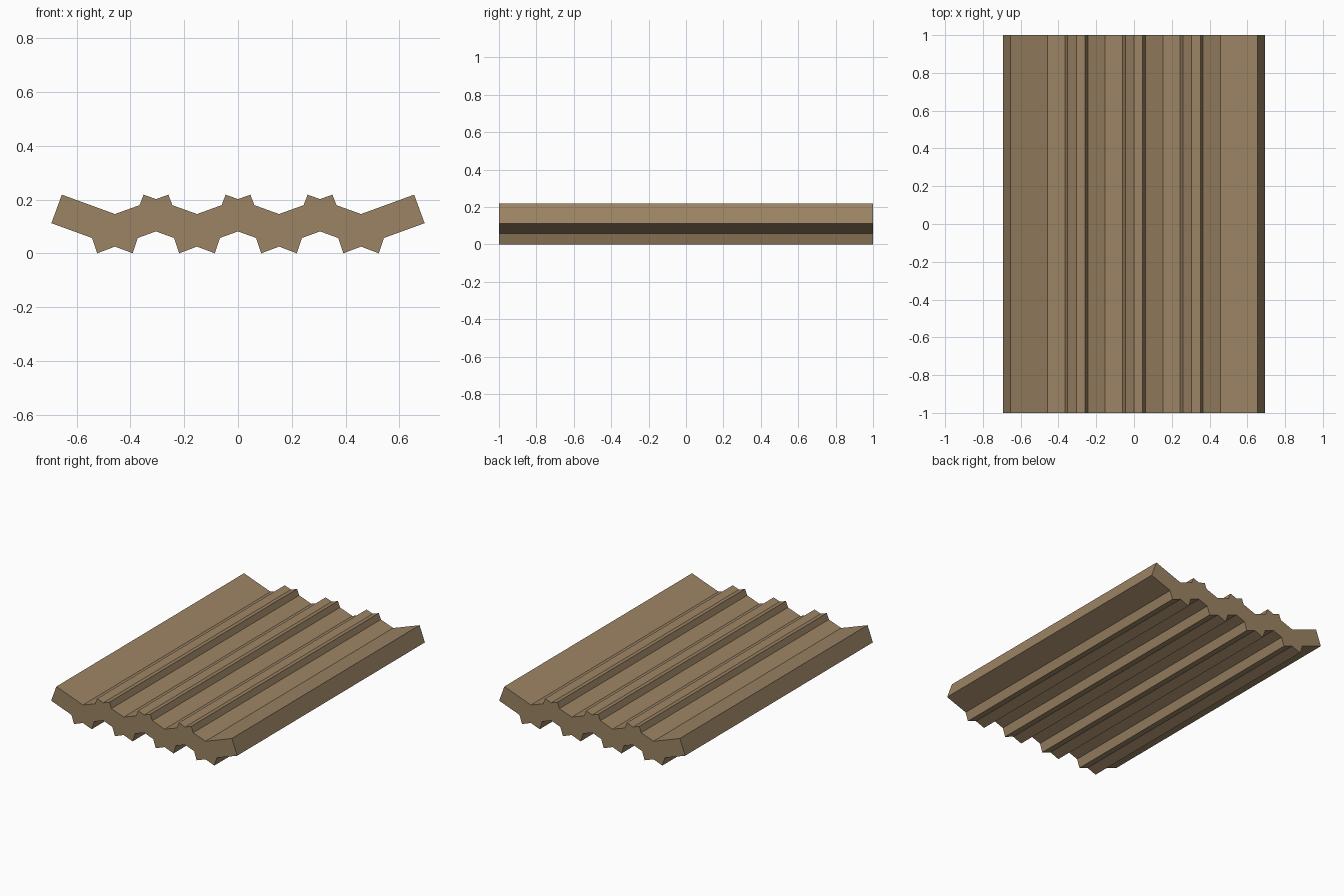
import bpy, bmesh, math

if "Cube" in bpy.data.objects:
    bpy.data.objects.remove(bpy.data.objects["Cube"])

SLOPE = math.tan(math.radians(20))   # tilt of each slat
PITCH = 0.305                        # distance between valleys
CENTRES = [(i - 1.5) * PITCH for i in range(4)]
HALF_LENGTH = 1.0

wood = bpy.data.materials.new("brown_wood")
wood.diffuse_color = (0.33, 0.23, 0.127, 1)
wood.use_nodes = True
wood.node_tree.nodes["Principled BSDF"].inputs["Base Color"].default_value = wood.diffuse_color

# Top edge, left to right: valleys separated by twin-pointed ridges
top = [(-0.655, 0.218)]
for i, c in enumerate(CENTRES):
    top.append((c, 0.146))
    if i < 3:
        r = c + PITCH / 2
        top += [(r - 0.061, 0.179), (r - 0.046, 0.218),
                (r, 0.146 + SLOPE * PITCH / 2),
                (r + 0.046, 0.218), (r + 0.061, 0.179)]
top.append((0.655, 0.218))

# Bottom edge, left to right: notched feet separated by shallow arches
bottom = [(-0.694, 0.112)]
for i, c in enumerate(CENTRES):
    bottom += [(c - 0.085, 0.057), (c - 0.066, 0.0), (c, 0.025),
               (c + 0.066, 0.0), (c + 0.085, 0.057)]
    if i < 3:
        bottom.append((c + PITCH / 2, 0.026 + SLOPE * PITCH / 2))
bottom.append((0.694, 0.112))

# Extrude the closed profile along y
bm = bmesh.new()
outline = bottom + top[::-1]
face = bm.faces.new([bm.verts.new((x, -HALF_LENGTH, z)) for x, z in outline])
res = bmesh.ops.extrude_face_region(bm, geom=[face], use_keep_orig=True)
verts = [g for g in res["geom"] if isinstance(g, bmesh.types.BMVert)]
bmesh.ops.translate(bm, verts=verts, vec=(0, 2 * HALF_LENGTH, 0))
bmesh.ops.recalc_face_normals(bm, faces=bm.faces[:])

mesh = bpy.data.meshes.new("corrugated_panel")
bm.to_mesh(mesh)
bm.free()
mesh.materials.append(wood)
panel = bpy.data.objects.new("corrugated_panel", mesh)
bpy.context.collection.objects.link(panel)
